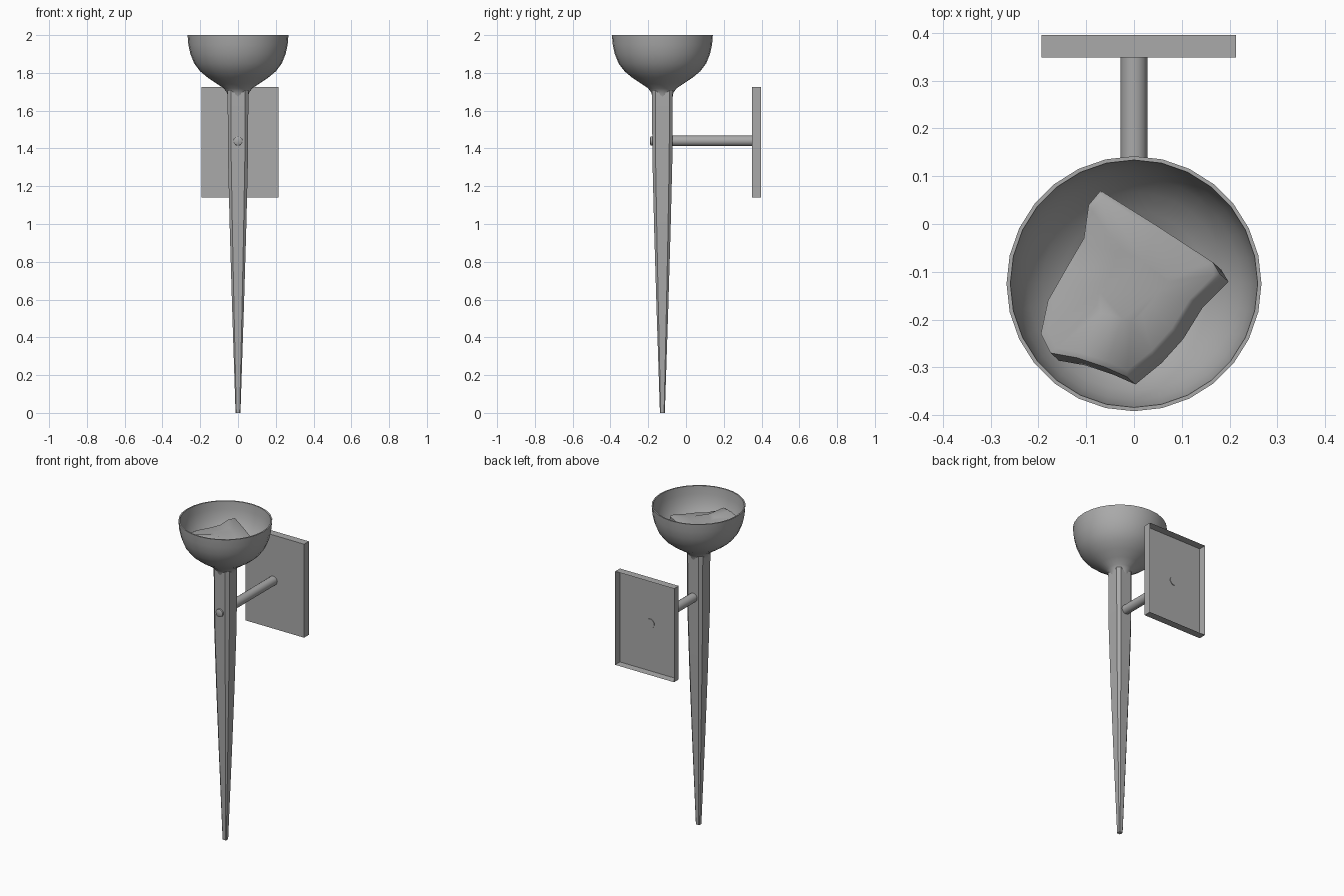
import bpy, bmesh, math
from mathutils import Vector

cube = bpy.data.objects.get("Cube")
if cube:
    bpy.data.objects.remove(cube, do_unlink=True)

AXIS_Y = -0.125      # the torch stands forward of the wall plate
ROD_Z = 1.44

grey = bpy.data.materials.new("plain_grey")
grey.use_nodes = True
colour = (0.4, 0.4, 0.4, 1)
grey.diffuse_color = colour
grey.node_tree.nodes["Principled BSDF"].inputs["Base Color"].default_value = colour


def finish(name, bm, angle=None):
    bmesh.ops.recalc_face_normals(bm, faces=bm.faces)
    mesh = bpy.data.meshes.new(name)
    bm.to_mesh(mesh)
    bm.free()
    obj = bpy.data.objects.new(name, mesh)
    bpy.context.collection.objects.link(obj)
    mesh.materials.append(grey)
    if angle:
        bpy.ops.object.select_all(action='DESELECT')
        obj.select_set(True)
        bpy.context.view_layer.objects.active = obj
        bpy.ops.object.shade_smooth_by_angle(angle=math.radians(angle))
    return obj


def loft(rings, cap_start=True, cap_end=True):
    """Skin a list of rings that all have the same number of points."""
    bm = bmesh.new()
    loops = [[bm.verts.new(p) for p in ring] for ring in rings]
    for a, b in zip(loops, loops[1:]):
        for i in range(len(a)):
            j = (i + 1) % len(a)
            bm.faces.new((a[i], a[j], b[j], b[i]))
    if cap_start:
        bm.faces.new(loops[0])
    if cap_end:
        bm.faces.new(loops[-1])
    return bm


def circle(r, z, sides=28):
    turn = 2 * math.pi / sides
    return [(r * math.cos(i * turn), AXIS_Y + r * math.sin(i * turn), z)
            for i in range(sides)]


def chamfered_square(h, z):
    c = h * 0.68
    corners = [(h, -c), (h, c), (c, h), (-c, h), (-h, c), (-h, -c), (-c, -h), (c, -h)]
    return [(x, AXIS_Y + y, z) for x, y in corners]


# Tapering handle with chamfered corners
taper = [(0.013, 0), (0.031, 0.55), (0.043, 0.95), (0.053, 1.35), (0.055, 1.715)]
finish("handle", loft([chamfered_square(h, z) for h, z in taper]), 35)

# Flared bowl: up the outside, over the thin rim, down the inside
outside = [(0.054, 1.67), (0.058, 1.695), (0.075, 1.718), (0.115, 1.745),
           (0.16, 1.775), (0.2, 1.808), (0.232, 1.85), (0.252, 1.9),
           (0.263, 1.95), (0.267, 2.0)]
inside = [(r - 0.008, z + 0.008 * (z < 1.9)) for r, z in reversed(outside[2:])]
finish("bowl", loft([circle(r, z) for r, z in outside + inside]), 50)

# Rough stone resting in the bowl: x, y, height of the top edge
outline = [(-0.07, 0.07, 1.925), (0.05, -0.005, 1.915), (0.165, -0.08, 1.905),
           (0.18, -0.105, 1.9), (0.125, -0.16, 1.9), (0.085, -0.225, 1.895),
           (0.04, -0.275, 1.89), (-0.015, -0.32, 1.9), (-0.06, -0.3, 1.935),
           (-0.12, -0.28, 1.935), (-0.175, -0.27, 1.915), (-0.195, -0.23, 1.905),
           (-0.18, -0.16, 1.905), (-0.14, -0.09, 1.905), (-0.105, -0.03, 1.91),
           (-0.095, 0.04, 1.92)]
middle = Vector((0, -0.13))


def stone_ring(scale, shift, height):
    ring = []
    for x, y, z in outline:
        p = middle + (Vector((x, y)) - middle) * scale + Vector(shift)
        ring.append((p.x, p.y, height(z)))
    return ring


finish("stone", loft([
    stone_ring(0.5, (0, 0), lambda z: 1.775),
    stone_ring(0.88, (0.015, -0.01), lambda z: 1.83),
    stone_ring(1.0, (0.018, -0.016), lambda z: z - 0.045),
    stone_ring(1.0, (0, 0), lambda z: z - 0.006),
    stone_ring(0.93, (0, 0), lambda z: z),
    stone_ring(0.4, (0, 0), lambda z: 0.4 * z + 0.6 * 1.915)]), 40)


# Rod through the handle, with a small domed end in front
def rod_ring(r, y, sides=16):
    turn = 2 * math.pi / sides
    return [(r * math.cos(i * turn), y, ROD_Z + r * math.sin(i * turn))
            for i in range(sides)]


finish("bracket_rod", loft([rod_ring(0.028, -0.1), rod_ring(0.028, 0.352)]), 40)
finish("rod_end", loft([rod_ring(0.014, -0.191), rod_ring(0.024, -0.187),
                        rod_ring(0.025, -0.17)]), 40)

# Wall plate: shallow tray open towards the wall
bm = bmesh.new()
bmesh.ops.create_cube(bm, size=1)
for v in bm.verts:
    v.co = Vector((0.01 + v.co.x * 0.408, 0.3725 + v.co.y * 0.047, 1.432 + v.co.z * 0.586))
back = max(bm.faces, key=lambda f: f.calc_center_median().y)
bmesh.ops.inset_region(bm, faces=[back], thickness=0.003)
bmesh.ops.translate(bm, verts=back.verts, vec=(0, -0.044, 0))
finish("wall_plate", bm)

# Rod end showing inside the tray
finish("rod_back_end", loft([rod_ring(0.028, 0.35), rod_ring(0.028, 0.356)]))
